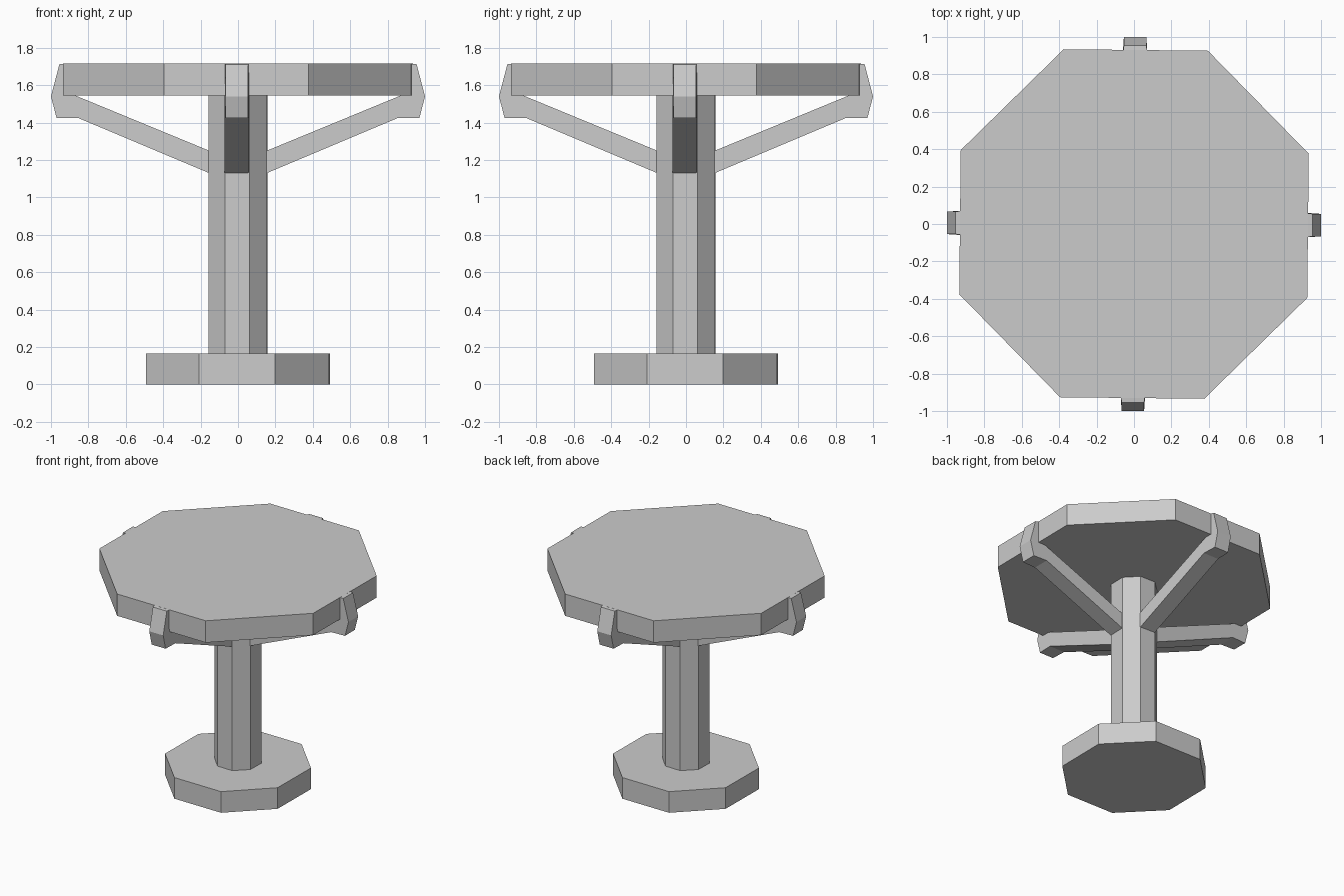
import bpy, bmesh
from math import radians, pi
from mathutils import Matrix

if "Cube" in bpy.data.objects:
    bpy.data.objects.remove(bpy.data.objects["Cube"])


def octagon(name, radius, z0, z1, twist):
    """Eight-sided prism between two heights, flats facing the axes."""
    bpy.ops.mesh.primitive_cylinder_add(
        vertices=8, radius=radius, depth=z1 - z0, location=(0, 0, (z0 + z1) / 2),
        rotation=(0, 0, radians(22.5 + twist)))
    bpy.context.object.name = name


# Stacked octagonal parts
octagon("base", 0.53, 0.0, 0.165, -0.6)
octagon("column", 0.17, 0.165, 1.545, -1.5)
octagon("table_top", 1.007, 1.545, 1.715, -0.6)

# Brace profile: sloped strut with a hook gripping the table edge (r, z, half width)
profile = [
    (0.13, 1.12, 0.065), (0.855, 1.425, 0.065), (0.97, 1.425, 0.06),
    (1.0, 1.54, 0.06), (0.955, 1.712, 0.06), (0.925, 1.715, 0.064),
    (0.925, 1.545, 0.065), (0.87, 1.545, 0.065), (0.13, 1.24, 0.065),
]


def brace(name, angle):
    bm = bmesh.new()
    near, far = [[bm.verts.new((r, side * w - 0.006, z)) for r, z, w in profile]
                 for side in (-1, 1)]
    bm.faces.new(near)
    bm.faces.new(far[::-1])
    n = len(profile)
    for i in range(n):
        j = (i + 1) % n
        bm.faces.new((near[j], near[i], far[i], far[j]))
    bmesh.ops.recalc_face_normals(bm, faces=bm.faces)
    bm.transform(Matrix.Rotation(angle, 4, 'Z'))
    mesh = bpy.data.meshes.new(name)
    bm.to_mesh(mesh)
    bm.free()
    bpy.context.collection.objects.link(bpy.data.objects.new(name, mesh))


# Four braces around the column
for i, side in enumerate(("right", "back", "left", "front")):
    brace(side + "_brace", i * pi / 2)
